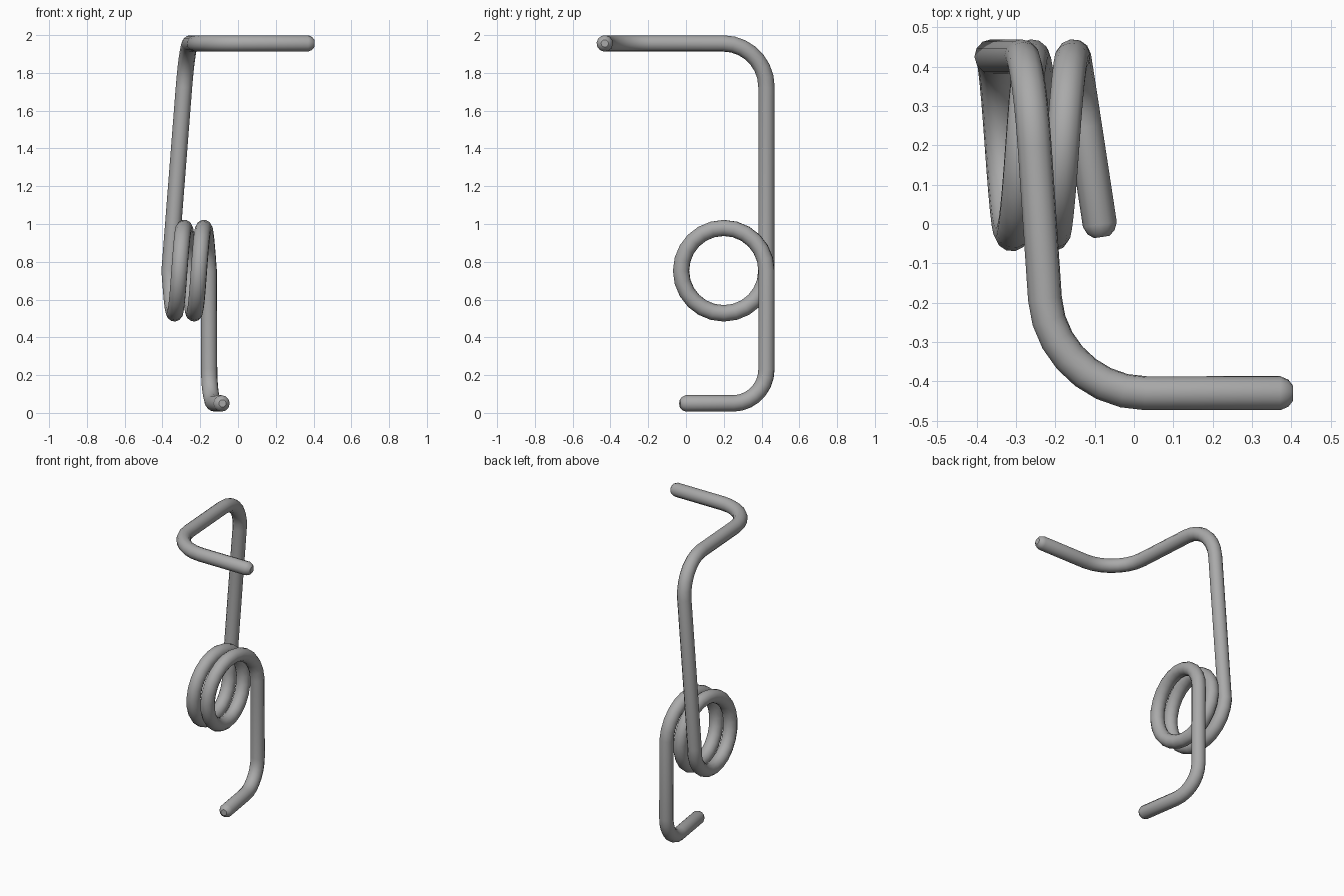
import bpy
import math
from mathutils import Vector
from mathutils.geometry import interpolate_bezier

cube = bpy.data.objects.get("Cube")
if cube:
    bpy.data.objects.remove(cube, do_unlink=True)

WIRE = 0.0435
COIL_Y, COIL_Z, COIL_R = 0.2, 0.753, 0.226
BACK = COIL_Y + COIL_R


def bend(before, corner, after, size, steps=8):
    """Rounded corner between two straight runs of wire."""
    before, corner, after = Vector(before), Vector(corner), Vector(after)
    a = corner + (before - corner).normalized() * size
    b = corner + (after - corner).normalized() * size
    return interpolate_bezier(a, a.lerp(corner, 0.55), b.lerp(corner, 0.55), b, steps)


def coil(x_start, x_end, turns=2, steps=24):
    """Helix around the x axis, beginning and ending at the back."""
    count = turns * steps
    points = []
    for i in range(count + 1):
        t = i / count
        angle = turns * math.tau * t
        points.append(Vector((x_start + (x_end - x_start) * t,
                              COIL_Y + COIL_R * math.cos(angle),
                              COIL_Z + COIL_R * math.sin(angle))))
    return points


# Corners of the wire
foot_tip = Vector((-0.082, -0.033, 0.05))
foot_corner = Vector((-0.152, BACK, 0.05))
coil_start = Vector((-0.155, BACK, COIL_Z))
coil_end = Vector((-0.362, BACK, COIL_Z))
top_corner = Vector((-0.268, BACK, 1.956))
arm_corner = Vector((-0.21, -0.43, 1.956))
arm_tip = Vector((0.404, -0.43, 1.956))

# Full centre line from foot to arm
path = bend(foot_tip, foot_corner, coil_start, 0.18)
path += coil(coil_start.x, coil_end.x)
path += bend(coil_end, top_corner, arm_corner, 0.23)
path += bend(top_corner, arm_corner, arm_tip, 0.24)


def tip(end, neighbour):
    """Rounded wire end: position and relative thickness, outermost first."""
    inward = (neighbour - end).normalized()
    return [(end + inward * d, r) for d, r in ((0, 0.45), (0.012, 0.8), (0.032, 1))]


rings = tip(foot_tip, path[0]) + [(p, 1) for p in path] + tip(arm_tip, path[-1])[::-1]

# Sweep a round section along the centre line
curve = bpy.data.curves.new("spring_wire", 'CURVE')
curve.dimensions = '3D'
curve.bevel_depth = WIRE
curve.bevel_resolution = 4
curve.use_fill_caps = True
spline = curve.splines.new('POLY')
spline.points.add(len(rings) - 1)
for point, (co, radius) in zip(spline.points, rings):
    point.co = (*co, 1)
    point.radius = radius

wire = bpy.data.objects.new("spring_wire", curve)
bpy.context.collection.objects.link(wire)
bpy.ops.object.select_all(action='DESELECT')
wire.select_set(True)
bpy.context.view_layer.objects.active = wire
bpy.ops.object.convert(target='MESH')
wire = bpy.context.object
bpy.ops.object.shade_smooth_by_angle(angle=math.radians(40))

# Plain grey metal
steel = bpy.data.materials.new("grey_steel")
steel.use_nodes = True
grey = (0.4, 0.4, 0.4, 1)
steel.diffuse_color = grey
steel.node_tree.nodes["Principled BSDF"].inputs["Base Color"].default_value = grey
wire.data.materials.clear()
wire.data.materials.append(steel)
